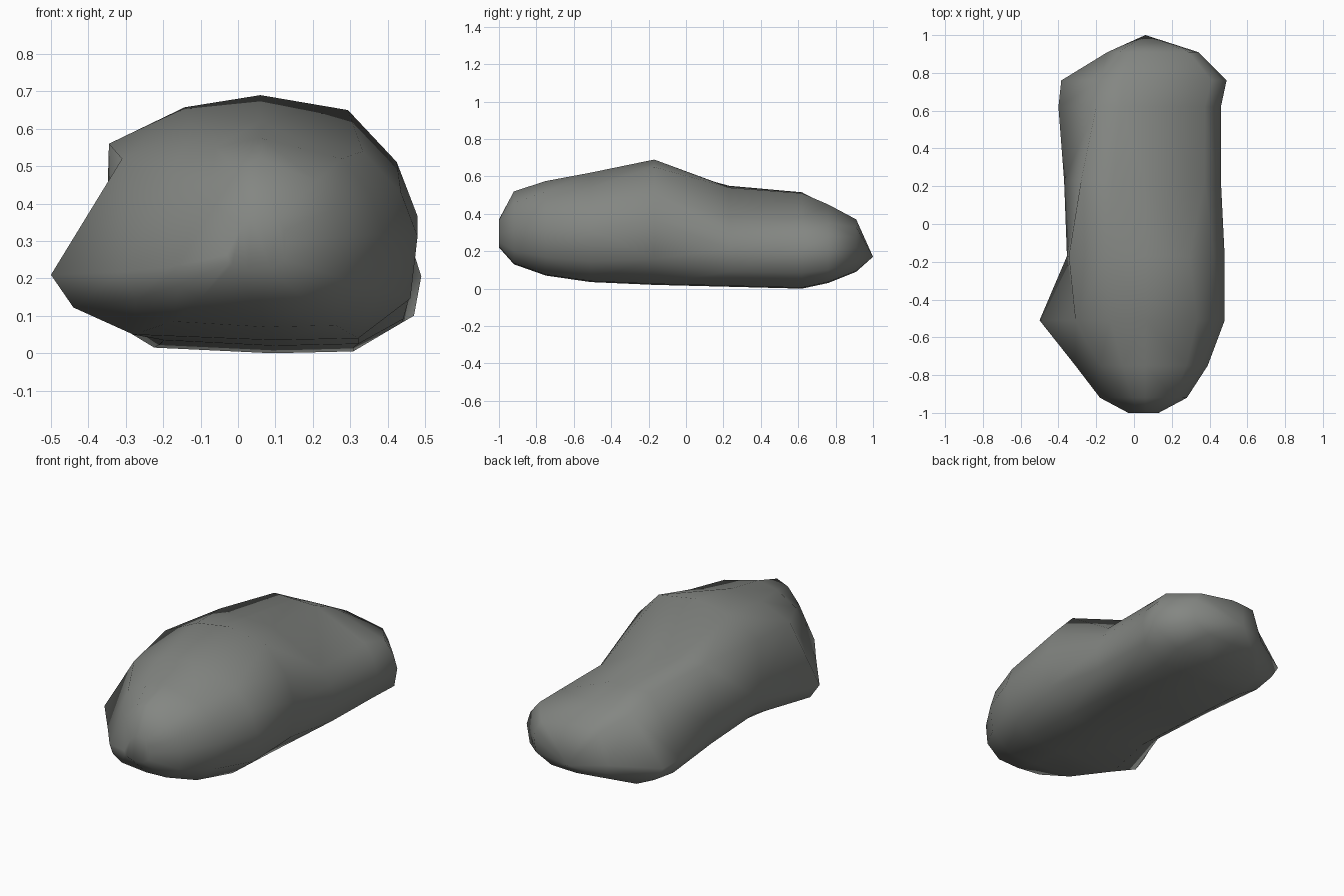
import bpy, bmesh

if "Cube" in bpy.data.objects:
    bpy.data.objects.remove(bpy.data.objects["Cube"])

# Stone colour
mat = bpy.data.materials.new("stone_grey")
mat.diffuse_color = (0.23, 0.24, 0.225, 1)
mat.use_nodes = True
mat.node_tree.nodes["Principled BSDF"].inputs["Base Color"].default_value = mat.diffuse_color

# Stations along the boulder: y, left x, right x, bottom z, top z,
# left shoulder x, left shoulder z, right shoulder z
STATIONS = [
    (-1.00, -.03, .13, .22, .37, .01, .34, .36),
    (-.92, -.18, .28, .13, .52, -.08, .41, .46),
    (-.75, -.31, .39, .07, .575, -.18, .48, .52),
    (-.51, -.50, .48, .035, .62, -.31, .52, .54),
    (-.17, -.355, .48, .02, .69, -.345, .56, .65),
    (.23, -.37, .46, .01, .54, -.28, .55, .38),
    (.62, -.40, .46, 0, .51, -.20, .515, .38),
    (.76, -.385, .49, .03, .45, -.18, .44, .35),
    (.91, -.14, .34, .09, .37, -.08, .36, .33),
]
TOP_X = .06


def section(left, right, bottom, top, shoulder_x, left_z, right_z):
    """Section from the bottom left, round the right side and over the top."""
    rise = right_z - bottom
    left_rise = left_z - bottom
    right_x = right * (1.1 - .75 * right_z)
    return [
        (left * .56, bottom + .015),
        (right * .2, bottom),
        (right * .67, bottom + .005),
        (right * .96, bottom + rise * .22),
        (right, bottom + rise * .55),
        (right_x + (right - right_x) * .7, bottom + rise * .78),
        (right_x, right_z),
        (TOP_X, top),
        ((TOP_X + shoulder_x) / 2, (top + left_z) / 2 + (top - left_z) * .25),
        (shoulder_x, left_z),
        (left, bottom + left_rise * .36),
        (left * .88, bottom + left_rise * .18),
    ]


# Loft the sections into one boulder
bm = bmesh.new()
rings = [[bm.verts.new((x, y, z)) for x, z in section(*sizes)] for y, *sizes in STATIONS]
count = len(rings[0])
for a, b in zip(rings, rings[1:]):
    for i in range(count):
        j = (i + 1) % count
        bm.faces.new((a[i], a[j], b[j], b[i]))

# Blunt front cap and pointed back tip
bm.faces.new(rings[0])
tip = bm.verts.new((.06, 1, .17))
for i in range(count):
    bm.faces.new((rings[-1][i], rings[-1][(i + 1) % count], tip))

bmesh.ops.triangulate(bm, faces=bm.faces[:])
bmesh.ops.recalc_face_normals(bm, faces=bm.faces[:])
for f in bm.faces:
    f.smooth = True

mesh = bpy.data.meshes.new("boulder")
bm.to_mesh(mesh)
bm.free()
mesh.materials.append(mat)
bpy.context.collection.objects.link(bpy.data.objects.new("boulder", mesh))
